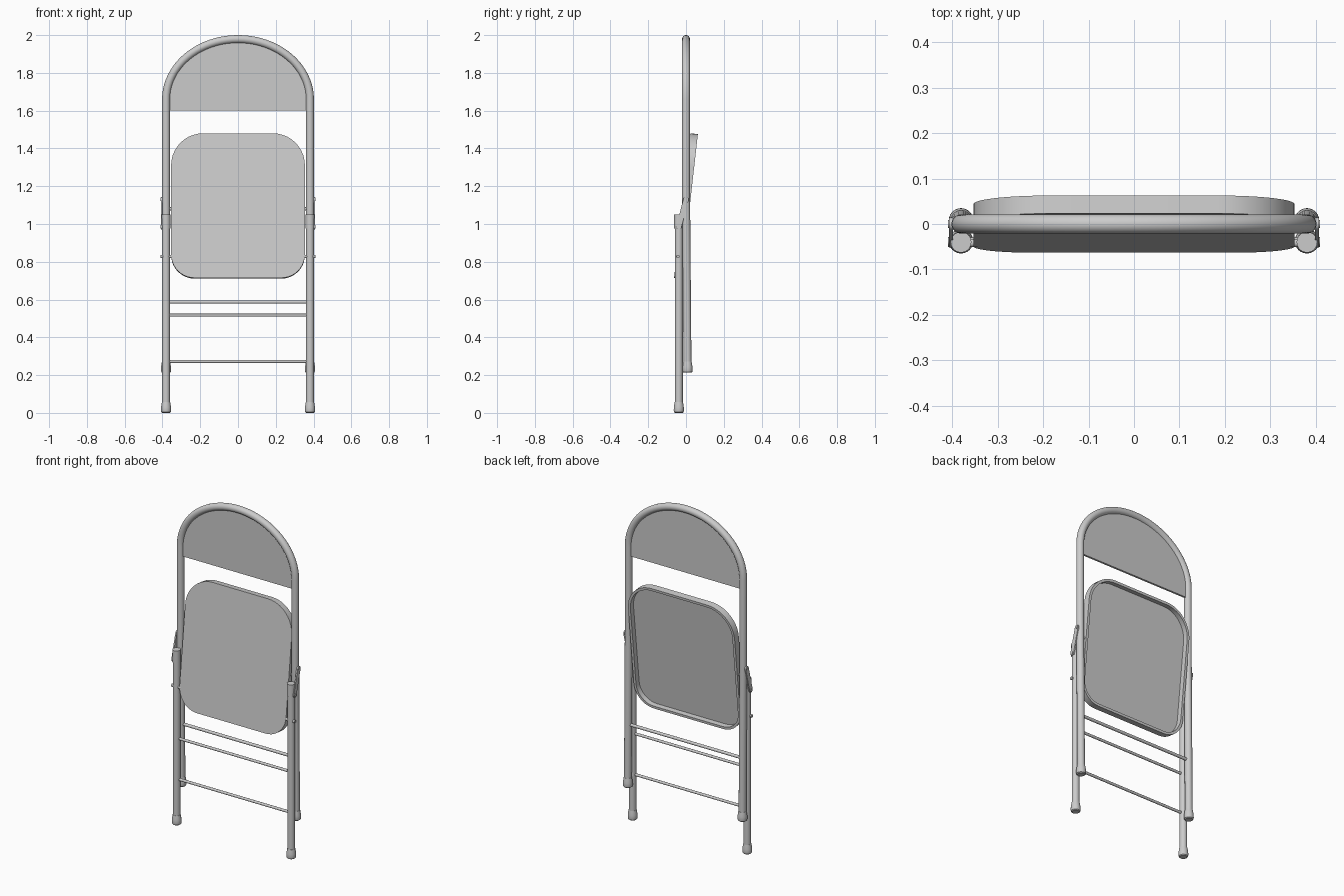
import bpy, bmesh, math
from mathutils import Vector

if "Cube" in bpy.data.objects:
    bpy.data.objects.remove(bpy.data.objects["Cube"])

X = 0.381        # leg centre line
R = 0.021        # tube radius


def finish(name, bm, angle=35):
    bmesh.ops.recalc_face_normals(bm, faces=bm.faces)
    me = bpy.data.meshes.new(name)
    bm.to_mesh(me)
    bm.free()
    ob = bpy.data.objects.new(name, me)
    bpy.context.scene.collection.objects.link(ob)
    bpy.ops.object.select_all(action='DESELECT')
    ob.select_set(True)
    bpy.context.view_layer.objects.active = ob
    bpy.ops.object.shade_smooth_by_angle(angle=math.radians(angle))
    return ob


def loft(name, loops):
    """Skin a list of closed loops and cap both ends."""
    bm = bmesh.new()
    rings = [[bm.verts.new(p) for p in lp] for lp in loops]
    n = len(rings[0])
    for a, b in zip(rings, rings[1:]):
        for i in range(n):
            j = (i + 1) % n
            bm.faces.new((a[i], a[j], b[j], b[i]))
    bm.faces.new(rings[0])
    bm.faces.new(rings[-1])
    return finish(name, bm)


def tube(name, pts, radii, n=24):
    """Round tube along a path; radii is one number or one per point."""
    pts = [Vector(p) for p in pts]
    if not isinstance(radii, (list, tuple)):
        radii = [radii] * len(pts)
    loops = []
    for i, p in enumerate(pts):
        d = (pts[min(i + 1, len(pts) - 1)] - pts[max(i - 1, 0)]).normalized()
        u = Vector((0, 1, 0))
        u = (u - d * u.dot(d)).normalized()
        v = d.cross(u)
        loops.append([p + radii[i] * (math.cos(t) * u + math.sin(t) * v)
                      for t in (2 * math.pi * k / n for k in range(n))])
    return loft(name, loops)


def arch(rx, rz, steps=40):
    return [(-rx * math.cos(math.pi * i / steps), 1.66 + rz * math.sin(math.pi * i / steps))
            for i in range(steps + 1)]


# back frame: one bent tube running down into the rear legs
path = [(-X, 0.008, 0.24), (-X, 0, 1.2)]
path += [(x, 0, z) for x, z in arch(X, 0.319)]
path += [(X, 0, 1.2), (X, 0.008, 0.24)]
tube("back_frame", path, R)

# backrest sheet inside the arch
outline = [(-X, 1.6)] + arch(X, 0.319) + [(X, 1.6)]
loft("backrest", [[(x, y, z) for x, z in outline] for y in (-0.006, 0.006)])


# seat: tilted pan with rounded corners and a hollow underside
def seat_loop(inset, depth):
    tilt, w, length = 0.112, 0.354 - inset, 0.77
    corners = [(1, length - inset, 0.17, 0), (-1, length - inset, 0.17, 90),
               (-1, inset, 0.125, 180), (1, inset, 0.125, 270)]
    out = []
    for sx, edge, r, start in corners:
        r -= inset
        cx = sx * (w - r)
        ct = edge - r if start < 180 else edge + r
        for k in range(11):
            a = math.radians(start + 9 * k)
            x, t = cx + r * math.cos(a), ct + r * math.sin(a)
            out.append((x, -0.063 + t * math.sin(tilt) + depth * math.cos(tilt),
                        0.715 + t * math.cos(tilt) - depth * math.sin(tilt)))
    return out


loft("seat", [seat_loop(0, 0), seat_loop(0, 0.04), seat_loop(0.015, 0.04), seat_loop(0.015, 0.01)])

# parts repeated on each side
FOOT = [(0, 0.020), (0.004, 0.025), (0.012, 0.027), (0.03, 0.0265), (0.048, 0.0235), (0.058, 0.022)]
for s, side in ((-1, "left"), (1, "right")):
    x = s * X
    tube(f"front_leg_{side}", [(x, -0.038, 0.02), (x, -0.038, 1.04)], R)
    tube(f"leg_collar_{side}", [(x, -0.04, 0.975), (x, -0.04, 1.05)], 0.0228)
    for leg, y, z0 in (("front", -0.038, 0), ("rear", 0.008, 0.213)):
        tube(f"{leg}_foot_{side}", [(x, y, z0 + z) for z, r in FOOT], [r for z, r in FOOT])
    # hinge link between the front leg and the back frame, with rounded ends
    lo, hi, r = Vector((-0.038, 0.985)), Vector((0.0, 1.13)), 0.014
    ang = math.atan2(hi.y - lo.y, hi.x - lo.x)
    yz = []
    for c, start in ((hi, ang - math.pi / 2), (lo, ang + math.pi / 2)):
        for k in range(9):
            a = start + math.pi * k / 8
            yz.append((c.x + r * math.cos(a), c.y + r * math.sin(a)))
    loft(f"hinge_link_{side}", [[(s * px, y, z) for y, z in yz] for px in (0.399, 0.407)])
    # rivets through the tubes
    for tag, y, z, x0 in (("seat", -0.042, 0.828, 0.345), ("hinge_low", -0.038, 0.985, 0.37),
                          ("hinge_high", 0.0, 1.13, 0.37), ("slide", 0.0, 1.08, 0.345)):
        x1 = 0.39 if tag == "slide" else 0.410
        tube(f"{tag}_rivet_{side}", [(s * x0, y, z), (s * x1, y, z)], 0.009, 16)

# cross bars
for name, y, z, r in (("rear_bar", 0.005, 0.587, 0.009),
                      ("front_bar_upper", -0.038, 0.517, 0.008),
                      ("front_bar_lower", -0.038, 0.272, 0.008)):
    tube(name, [(-X, y, z), (X, y, z)], r, 16)
